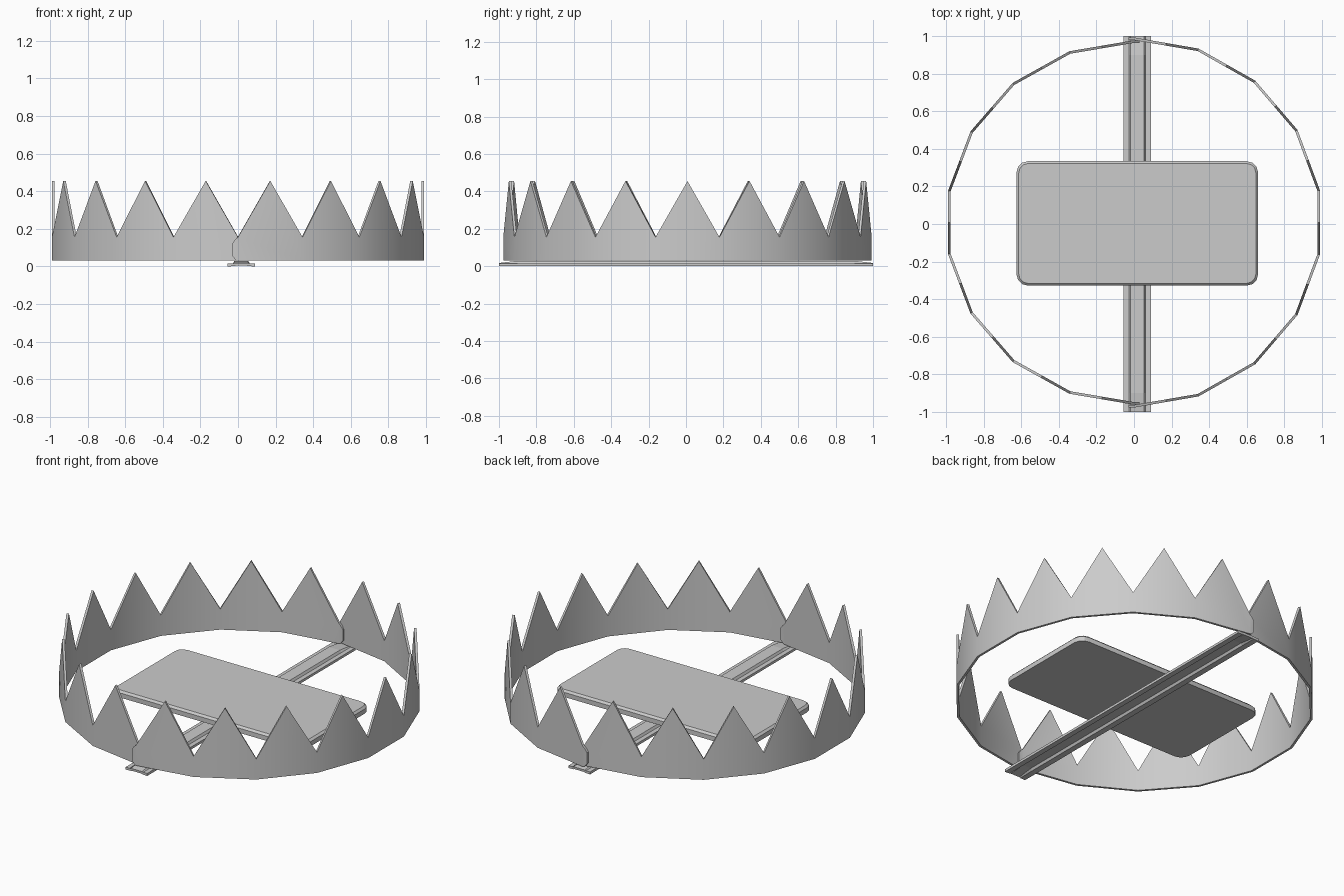
import bpy
import bmesh
from math import sin, cos, radians

cube = bpy.data.objects.get("Cube")
if cube:
    bpy.data.objects.remove(cube, do_unlink=True)

steel = bpy.data.materials.new("steel_grey")
steel.use_nodes = True
STEEL = (0.6, 0.6, 0.6, 1)
steel.diffuse_color = STEEL
steel.node_tree.nodes["Principled BSDF"].inputs["Base Color"].default_value = STEEL


def finish(name, bm, thickness=0, smooth=True):
    """Turn a bmesh into an object, thicken it inward and shade it."""
    mesh = bpy.data.meshes.new(name)
    bm.to_mesh(mesh)
    bm.free()
    mesh.materials.append(steel)
    obj = bpy.data.objects.new(name, mesh)
    bpy.context.collection.objects.link(obj)
    bpy.ops.object.select_all(action="DESELECT")
    obj.select_set(True)
    bpy.context.view_layer.objects.active = obj
    if thickness:
        mod = obj.modifiers.new("thickness", "SOLIDIFY")
        mod.thickness = thickness
        mod.offset = -1
        bpy.ops.object.modifier_apply(modifier=mod.name)
    if smooth:
        bpy.ops.object.shade_smooth_by_angle(angle=radians(30))
    return obj


BASE, VALLEY, PEAK = 0.03, 0.155, 0.455
RADIUS_X, SHIFT_Y = 1.005, 0.008


def jaw(name, start, radius_y, tab_dir):
    """Half ring of nine flat panels, each with one tooth, and a hinge tab at both ends."""
    bm = bmesh.new()
    low, high = [], []
    for i in range(10):
        a = radians(start + 20 * i)
        x, y = RADIUS_X * cos(a), radius_y * sin(a) + SHIFT_Y
        low.append(bm.verts.new((x, y, BASE)))
        high.append(bm.verts.new((x, y, VALLEY)))
    for i in range(9):
        mid = (high[i].co + high[i + 1].co) / 2
        mid.z = PEAK
        tip = bm.verts.new(mid)
        bm.faces.new((low[i], low[i + 1], high[i + 1], tip, high[i]))
    # clipped-corner hinge tabs
    tab = [(0.012, 0.033), (0.03, 0.055), (0.03, 0.122), (0.015, 0.143)]
    for i in (0, 9):
        y = low[i].co.y
        pts = [bm.verts.new((tab_dir * dx, y, z)) for dx, z in tab]
        loop = [low[i]] + pts + [high[i]]
        bm.faces.new(loop if i else loop[::-1])
    return finish(name, bm, 0.014)


jaw("left_jaw", -90, 0.985, -1)
jaw("right_jaw", 90, 0.97, 1)

# base rail: pressed hat channel whose raised middle ramps down at both ends
FLANGE, RAISE, CENTRE = 0.015, 0.014, 0.0175
section = [(-0.0725, 0), (-0.045, 0), (-0.037, 1), (0.037, 1), (0.045, 0), (0.0725, 0)]
bm = bmesh.new()
rows = []
for y, lift in ((-1, 0.15), (-0.9, 1), (0.9, 1), (1, 0.15)):
    rows.append([bm.verts.new((CENTRE + x, y, FLANGE + RAISE * lift * up)) for x, up in section])
for a, b in zip(rows, rows[1:]):
    for i in range(len(section) - 1):
        bm.faces.new((a[i], a[i + 1], b[i + 1], b[i]))
finish("base_rail", bm, 0.015, smooth=False)

# trigger plate: rounded rectangle with a chamfered top rim
HALF_X, HALF_Y, BOTTOM, TOP = 0.643, 0.331, 0.045, 0.085
bm = bmesh.new()
bmesh.ops.create_cube(bm, size=1)
for v in bm.verts:
    v.co.x = v.co.x * 2 * HALF_X + CENTRE
    v.co.y = v.co.y * 2 * HALF_Y + 0.003
    v.co.z = TOP if v.co.z > 0 else BOTTOM
uprights = [e for e in bm.edges if abs(e.verts[0].co.z - e.verts[1].co.z) > 0.01]
bmesh.ops.bevel(bm, geom=uprights, offset=0.06, segments=3, profile=0.5, affect="EDGES")
rim = [e for e in bm.edges if all(v.co.z > TOP - 0.001 for v in e.verts)]
bmesh.ops.bevel(bm, geom=rim, offset=0.012, segments=1, affect="EDGES")
finish("trigger_plate", bm)
